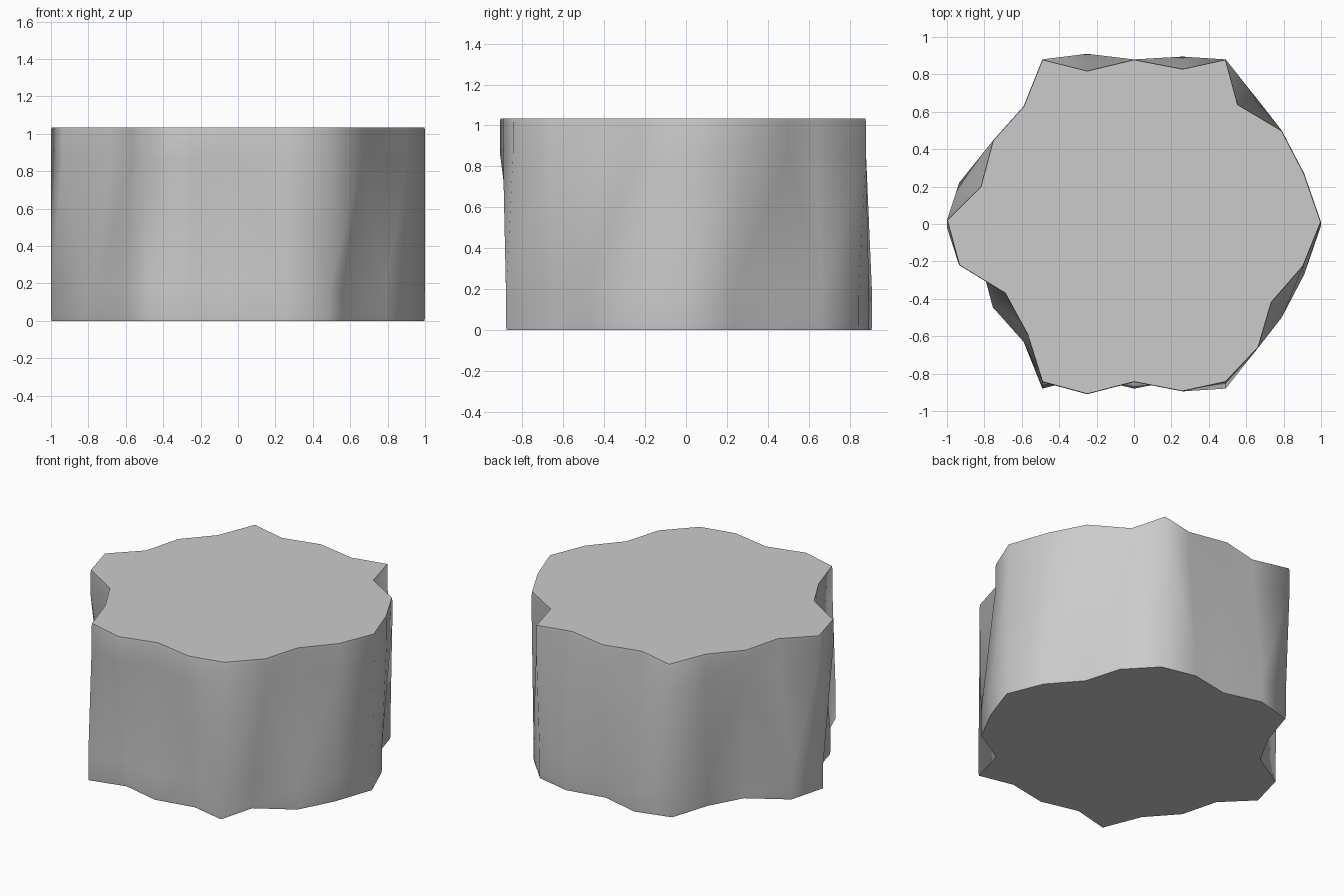
import bpy, bmesh

if "Cube" in bpy.data.objects:
    bpy.data.objects.remove(bpy.data.objects["Cube"])

# Wavy outline of the upper face, counter-clockwise in 15 degree steps
outline = [
    (1, .01), (.91, .27), (.79, .5), (.555, .64), (.49, .88), (.26, .83),
    (0, .88), (-.25, .82), (-.49, .88), (-.59, .63), (-.755, .445), (-.82, .2),
    (-1, .02), (-.935, -.22), (-.69, -.37), (-.57, -.59), (-.49, -.845), (-.25, -.91),
    (0, -.845), (.26, -.895), (.49, -.845), (.665, -.66), (.735, -.42), (.905, -.225)]
N = len(outline)
top = outline
# The lower face is the upper outline turned over front to back
bottom = [(outline[-k % N][0], -outline[-k % N][1]) for k in range(N)]

bm = bmesh.new()


def ring(points, z, scale=1.0):
    return [bm.verts.new((x * scale, y * scale, z)) for x, y in points]


H = 1.035
rings = [ring(bottom, 0, .997), ring(bottom, .02), ring(bottom, .17),
         ring(top, .865), ring(top, 1.015), ring(top, H, .997)]
INWARD = {13, 16, 17, 18}   # wall panels folded inward

# Walls: straight rims, with folded triangles between the two outlines
for r, (lo, hi) in enumerate(zip(rings, rings[1:])):
    for k in range(N):
        a, b = lo[k], lo[(k + 1) % N]
        c, d = hi[(k + 1) % N], hi[k]
        if r != 2:
            faces = [(a, b, c, d)]
        else:
            use_ac = (a.co + c.co).xy.length > (b.co + d.co).xy.length
            if k in INWARD:
                use_ac = not use_ac
            faces = [(a, b, c), (a, c, d)] if use_ac else [(a, b, d), (b, c, d)]
        for f in faces:
            bm.faces.new(f).smooth = True

# Flat caps
bm.faces.new(rings[-1]).smooth = False
bm.faces.new(rings[0][::-1]).smooth = False

mesh = bpy.data.meshes.new("fluted_block")
bm.to_mesh(mesh)
bm.free()
# Sharp edges around the caps
for e in mesh.edges:
    z = [mesh.vertices[i].co.z for i in e.vertices]
    e.use_edge_sharp = max(z) < .001 or min(z) > H - .001
obj = bpy.data.objects.new("fluted_block", mesh)
bpy.context.collection.objects.link(obj)
